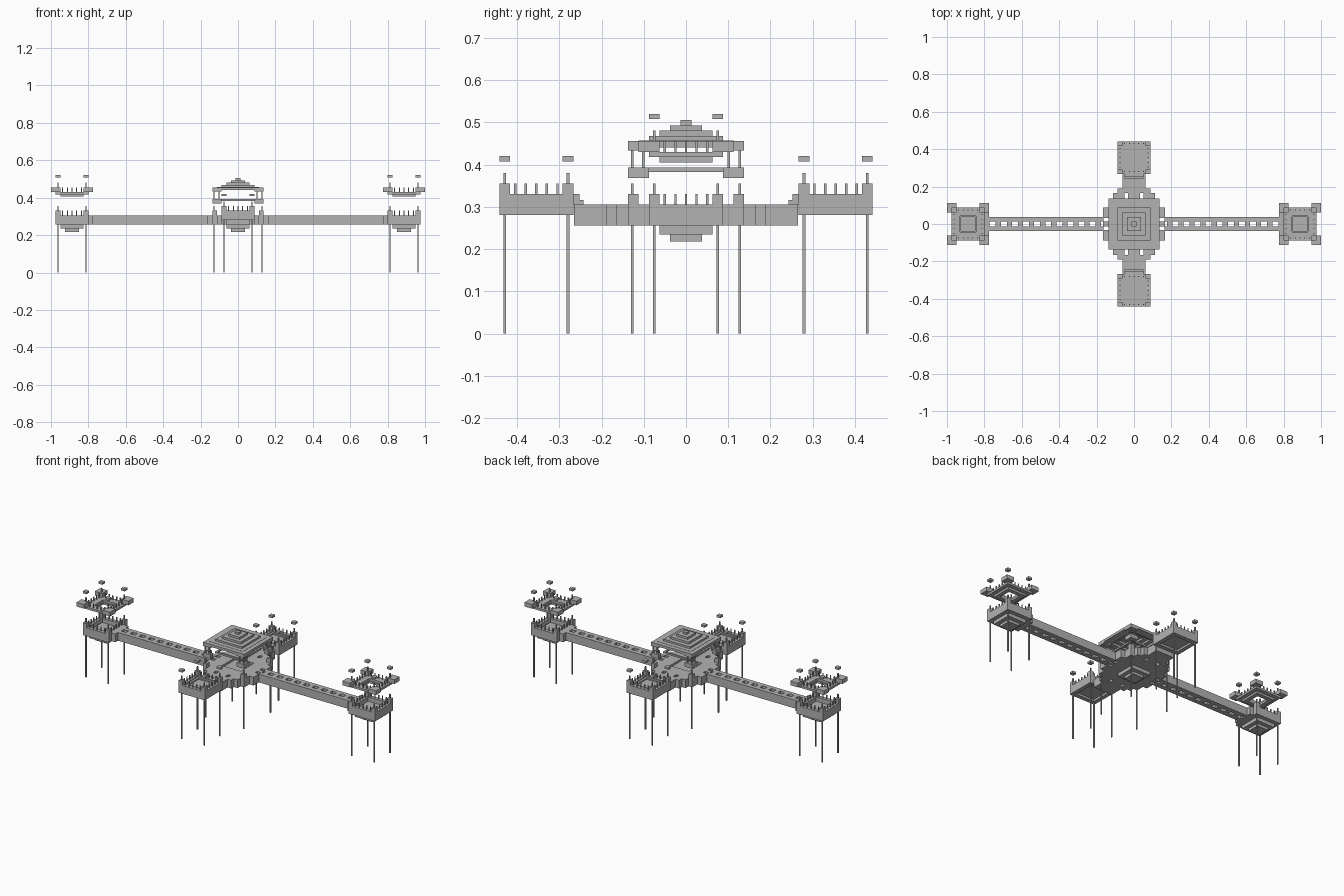
import bpy
import bmesh
from mathutils import Matrix, Vector

cube = bpy.data.objects.get("Cube")
if cube:
    bpy.data.objects.remove(cube)

U = 0.0125      # block size
DECK = 0.2555   # underside of the main deck

stone = bpy.data.materials.new("grey stone")
stone.use_nodes = True
GREY = (0.45, 0.45, 0.45, 1)
stone.diffuse_color = GREY
stone.node_tree.nodes["Principled BSDF"].inputs["Base Color"].default_value = GREY


class Part:
    """Collects blocks (in block units about a centre) into one object."""

    def __init__(self, name, cx=0, cy=0):
        self.name, self.cx, self.cy = name, cx, cy
        self.bm = bmesh.new()

    def box(self, x0, x1, y0, y1, z0, z1):
        size = Vector((abs(x1 - x0), abs(y1 - y0), z1 - z0)) * U
        mid = Vector((x0 + x1, y0 + y1, z0 + z1)) * U / 2
        mid += Vector((self.cx, self.cy, DECK))
        bmesh.ops.create_cube(self.bm, size=1, matrix=Matrix.Translation(mid) @ Matrix.Diagonal(size).to_4x4())

    def slab(self, h, z0, z1):
        self.box(-h, h, -h, h, z0, z1)

    def ring(self, outer, inner, z0, z1):
        for s in (-1, 1):
            self.box(-outer, outer, s * inner, s * outer, z0, z1)
            self.box(s * inner, s * outer, -inner, inner, z0, z1)

    def block(self, x, y, h, z0, z1):
        self.box(x - h, x + h, y - h, y + h, z0, z1)

    def corners(self, d, h, z0, z1):
        for sx in (-1, 1):
            for sy in (-1, 1):
                self.block(sx * d, sy * d, h, z0, z1)

    def merlons(self, d, z0, z1):
        for t in (-4, -2, 0, 2, 4):
            for s in (-1, 1):
                self.block(t, s * d, 0.22, z0, z1)
                self.block(s * d, t, 0.22, z0, z1)

    def done(self):
        mesh = bpy.data.meshes.new(self.name)
        self.bm.to_mesh(mesh)
        self.bm.free()
        mesh.materials.append(stone)
        bpy.context.collection.objects.link(bpy.data.objects.new(self.name, mesh))


def stepped_base(name, cx, cy):
    p = Part(name, cx, cy)
    p.ring(5, 3, -1.7, 0)
    p.slab(3, -3, -1.7)
    p.done()


def legs(name, cx, cy, d, top):
    p = Part(name, cx, cy)
    p.corners(d, 0.25, -DECK / U, top)
    p.done()


def tower(name, cx, cy, z):
    """Square walled deck with corner posts, spikes and merlons."""
    p = Part(name + "_deck", cx, cy)
    p.ring(7, 5, z, z + 4)
    p.slab(5, z + 1, z + 2)
    p.corners(6, 1, z, z + 6)
    p.done()
    p = Part(name + "_spikes", cx, cy)
    p.corners(6, 0.25, z + 6, z + 8)
    p.merlons(6, z + 4, z + 6)
    p.done()
    legs(name + "_legs", cx, cy, 6, z)


# Side towers with floating canopies, and the bridges leading to them
for side, s in (("left", 1), ("right", -1)):
    cx = s * 0.8875
    tower(side + "_tower", cx, 0, 0)
    stepped_base(side + "_tower_base", cx, 0)

    p = Part(side + "_canopy", cx)
    p.ring(5, 3, 12, 13)
    p.ring(7, 3.4, 13, 14)
    p.corners(7, 2, 14, 16)
    p.merlons(6, 14, 16)
    p.corners(6, 0.25, 16, 18)
    p.done()
    p = Part(side + "_canopy_caps", cx)
    p.corners(6, 1, 20.2, 21.2)
    p.done()

    p = Part(side + "_bridge")
    for t in (-1, 1):
        p.box(s * 13, s * 64, t, t * 3, 0, 4)
    start = 14.2
    for i in range(11):
        end = 64 if i == 10 else start + 2.2
        p.box(s * start, s * end, -1, 1, 0, 4)
        start += 4.75
    p.box(s * 62, s * 64, -5, 5, 0, 4)
    p.done()

# Front and back towers, with stairs and stepped necks to the centre
for side, s in (("front", -1), ("back", 1)):
    cy = s * 0.3545
    tower(side + "_tower", 0, cy, 2)
    p = Part(side + "_tower_floor", 0, cy)
    p.slab(6, 4, 5)
    p.ring(6, 4, 5, 5.6)
    p.done()
    p = Part(side + "_tower_caps", 0, cy)
    p.corners(6, 1, 12.2, 13.2)
    p.done()
    p = Part(side + "_neck")
    p.box(-5, 5, s * 15.2, s * 21.2, 0, 4)
    p.box(-7, 7, s * 13.2, s * 15.2, 0, 4)
    p.box(-4, 4, s * 20.2, s * 21.4, 4, 6)
    p.box(-4, 4, s * 19.4, s * 20.2, 4, 4.9)
    p.done()

# Central deck
p = Part("central_deck")
p.ring(11, 5, 0, 4)
p.slab(5, 0, 3)
for s in (-1, 1):
    p.box(-2.5, 2.5, s * 11, s * 13.2, 0, 4)
    p.box(s * 11, s * 13.2, -1, 1, 0, 4)
    for t in (-1, 1):
        p.box(t * 4, t * 9, s * 11, s * 13.2, 0, 4)
        p.box(s * 11, s * 13.2, t * 2.6, t * 7, 0, 4)
p.corners(10, 1, 0, 6)
p.corners(10.2, 0.25, 6, 8)
p.done()
stepped_base("central_base", 0, 0)
legs("central_legs", 0, 0, 10.2, 0)

# Central pavilion: corner collars, thin pillars and a stepped roof
p = Part("pavilion_collars")
p.corners(10, 1, 9, 11)
for a in (-1, 1):
    for b in (-1, 1):
        p.block(a * 8, b * 10, 1, 9, 11)
        p.block(a * 10, b * 8, 1, 9, 11)
p.ring(7.2, 6.4, 10.2, 11)
p.done()

p = Part("pavilion_pillars")
p.corners(10.2, 0.25, 11, 14.2)
for a in (-1, 1):
    for b in (-1, 1):
        p.block(a * 8.1, b * 10.2, 0.25, 11, 14.2)
        p.block(a * 10.2, b * 8.1, 0.25, 11, 14.2)
p.done()

p = Part("pavilion_roof")
p.corners(9, 2, 14.2, 16)
p.ring(11, 9, 14.8, 16)
p.ring(9, 7, 15, 16.1)
for i, h in enumerate((7, 5, 3)):
    p.ring(h, h - 2, 16 + i, 17 + i)
p.slab(1, 19, 20)
p.done()
